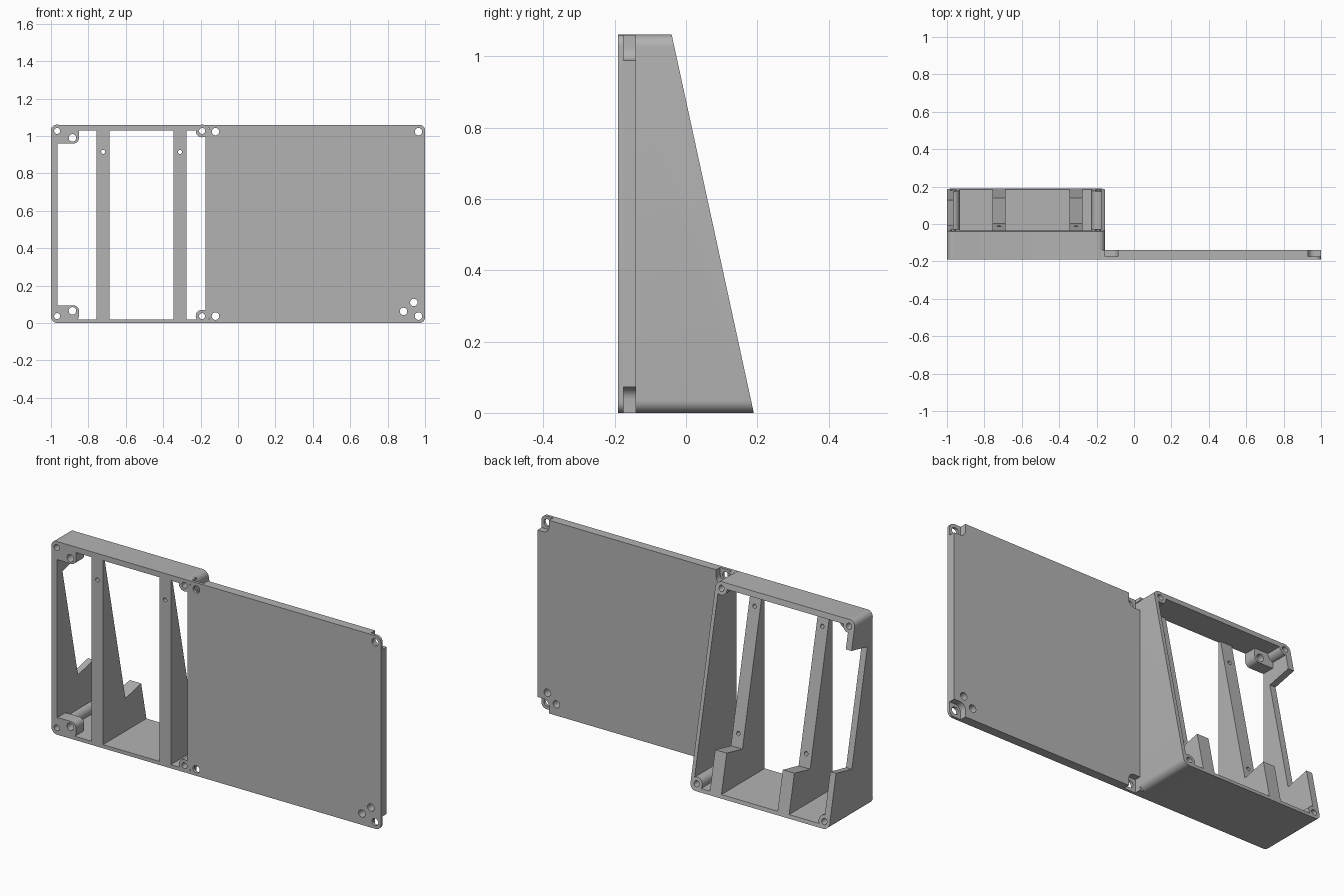
import bpy, bmesh, math

old = bpy.data.objects.get("Cube")
if old:
    bpy.data.objects.remove(old, do_unlink=True)

grey = bpy.data.materials.new("matte grey")
grey.use_nodes = True
grey.diffuse_color = (0.45, 0.45, 0.45, 1)
grey.node_tree.nodes["Principled BSDF"].inputs["Base Color"].default_value = (0.45, 0.45, 0.45, 1)

FRONT, BACK, HEIGHT = -0.19, 0.19, 1.06
LEAN = 0.217                      # how fast the back leans forward with height


def back(z):
    return BACK - LEAN * z


def seat(z):
    return back(z) - 0.143


def prism(name, pts, axis, lo, hi):
    """Extrude a 2D outline: along y the outline is (x, z), along x it is (y, z)."""
    bm = bmesh.new()
    place = (lambda p, t: (p[0], t, p[1])) if axis == "y" else (lambda p, t: (t, p[0], p[1]))
    a = [bm.verts.new(place(p, lo)) for p in pts]
    b = [bm.verts.new(place(p, hi)) for p in pts]
    bm.faces.new(a)
    bm.faces.new(b)
    n = len(pts)
    for i in range(n):
        j = (i + 1) % n
        bm.faces.new((a[i], a[j], b[j], b[i]))
    bmesh.ops.recalc_face_normals(bm, faces=bm.faces)
    me = bpy.data.meshes.new(name)
    bm.to_mesh(me)
    bm.free()
    me.materials.append(grey)
    ob = bpy.data.objects.new(name, me)
    bpy.context.collection.objects.link(ob)
    return ob


def rounded(x0, x1, z0, z1, r, steps=8):
    pts = []
    corners = ((x1 - r, z1 - r), (x0 + r, z1 - r), (x0 + r, z0 + r), (x1 - r, z0 + r))
    for q, (cx, cz) in enumerate(corners):
        for i in range(steps + 1):
            t = math.pi / 2 * (q + i / steps)
            pts.append((cx + r * math.cos(t), cz + r * math.sin(t)))
    return pts


def rod(name, x, z, r, lo, hi):
    pts = [(x + r * math.cos(i * math.pi / 12), z + r * math.sin(i * math.pi / 12)) for i in range(24)]
    return prism(name, pts, "y", lo, hi)


def rect(x0, x1, z0, z1):
    return [(x0, z0), (x1, z0), (x1, z1), (x0, z1)]


def combine(target, tool, op):
    mod = target.modifiers.new(op, "BOOLEAN")
    mod.operation, mod.solver, mod.object = op, "EXACT", tool
    bpy.context.view_layer.objects.active = target
    bpy.ops.object.modifier_apply(modifier=mod.name)
    bpy.data.objects.remove(tool, do_unlink=True)


def add(target, tool):
    combine(target, tool, "UNION")


def cut(target, tool):
    combine(target, tool, "DIFFERENCE")


# Open wedge housing: a rounded frame with screw posts in its corners
housing = prism("housing", rounded(-1, -0.155, 0, HEIGHT, 0.035), "y", FRONT, BACK)
cut(housing, prism("opening", rect(-0.965, -0.175, 0.02, 1.03), "y", -0.4, 0.4))
LOW, HIGH = 0.037, 1.027
for z in (LOW, HIGH):
    for x in (-0.967, -0.192):
        add(housing, rod("post", x, z, 0.034, FRONT, BACK))

# Mounting tabs on the outer front corners
for z0, z1 in ((0.01, 0.095), (0.96, 1.05)):
    add(housing, prism("tab", rounded(-0.985, -0.85, z0, z1, 0.03), "y", FRONT, -0.12))

# Sloping back, then the notch in the side wall
cut(housing, prism("slope", [(back(-0.1), -0.1), (0.6, -0.1), (0.6, 1.3), (back(1.3), 1.3)],
                   "x", -1.2, 0.2))
rise = LEAN * 0.4
cut(housing, prism("notch", [(seat(0.26), 0.26), (seat(0.26) + 0.4, 0.26 + rise),
                             (seat(0.88) + 0.4, 0.88 + rise), (seat(0.88), 0.88)],
                   "x", -1.1, -0.93))

# Screw holes in the posts and tabs
for z, tz in ((LOW, 0.065), (HIGH, 0.99)):
    for x in (-0.967, -0.192):
        cut(housing, rod("hole", x, z, 0.016, -0.4, 0.4))
    cut(housing, rod("hole", -0.885, tz, 0.02, -0.4, 0.4))

# Ribs with a stepped, sloping seat
for name, x in (("outer_rib", -0.721), ("inner_rib", -0.31)):
    outline = [(FRONT, 0.02), (back(0.02), 0.02), (back(0.23), 0.23),
               (seat(0.2), 0.2), (seat(1.03), 1.03), (FRONT, 1.03)]
    rib = prism(name, outline, "x", x - 0.035, x + 0.035)
    cut(rib, rod("hole", x, 0.915, 0.011, -0.4, 0.4))
    cut(rib, rod("hole", x, 0.27, 0.011, -0.07, 0.1))

# Flat side plate, rounded on its free end only
plate = prism("side_plate", rounded(-0.4, 1, 0, HEIGHT, 0.03), "y", FRONT, -0.14)
cut(plate, prism("trim", rect(-0.6, -0.155, -0.1, 1.2), "y", -0.4, 0.4))
for z0, z1 in ((0, 0.018), (HEIGHT - 0.018, HEIGHT)):
    add(plate, prism("corner_fill", rect(-0.18, -0.15, z0, z1), "y", FRONT, -0.14))

# Recesses behind the plate's corner holes
for z in (0.037, 1.023):
    edge = -0.1 if z < 0.5 else 1.2
    for x, side in ((-0.12, -0.155), (0.965, 1.1)):
        z0, z1 = min(edge, z), max(edge, z)
        pocket = rod("recess", x, z, 0.035, -0.175, -0.1)
        add(pocket, prism("reach", rect(x - 0.035, x + 0.035, z0, z1), "y", -0.175, -0.1))
        x0, x1 = min(side, x), max(side, x)
        add(pocket, prism("reach", rect(x0, x1, min(edge, z - 0.035), max(edge, z + 0.035)),
                          "y", -0.175, -0.1))
        cut(plate, pocket)
        cut(plate, rod("hole", x, z, 0.02, -0.4, 0.4))
for x, z in ((0.885, 0.062), (0.94, 0.11)):
    cut(plate, rod("hole", x, z, 0.02, -0.4, 0.4))

# Smooth the round corners and holes, keep the edges sharp
for ob in bpy.data.objects:
    if ob.type == "MESH":
        bpy.ops.object.select_all(action="DESELECT")
        ob.select_set(True)
        bpy.context.view_layer.objects.active = ob
        bpy.ops.object.shade_smooth_by_angle(angle=math.radians(30))
